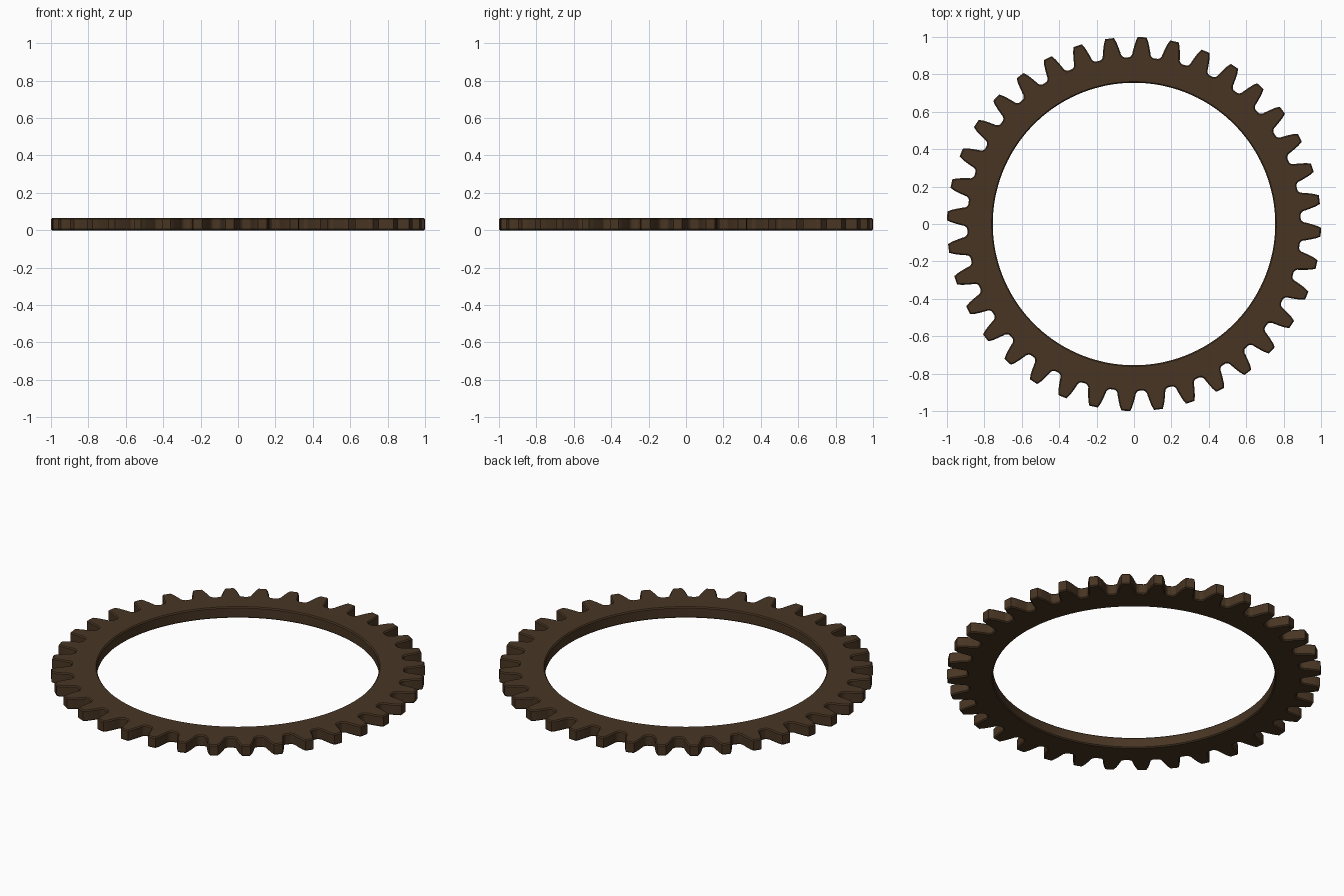
import bpy, bmesh, math

if "Cube" in bpy.data.objects:
    bpy.data.objects.remove(bpy.data.objects["Cube"])

TEETH = 36
HEIGHT = 0.065
BORE = 0.755
BEVEL = 0.006

mat = bpy.data.materials.new("dark brown")
mat.diffuse_color = (0.065, 0.036, 0.017, 1)
mat.use_nodes = True
mat.node_tree.nodes["Principled BSDF"].inputs["Base Color"].default_value = mat.diffuse_color

# Half tooth outline: radius, half angle in degrees (tip down to root fillet)
half = [(1.0, 1.35), (0.975, 2.0), (0.947, 2.5), (0.92, 2.95),
        (0.906, 3.15), (0.897, 3.6), (0.892, 4.2)]
tooth = [(r, -a) for r, a in reversed(half)] + half

outer, inner = [], []
for i in range(TEETH):
    centre = 7.5 + 10 * i
    for k, (r, a) in enumerate(tooth):
        t = math.radians(centre + a)
        outer.append((r * math.cos(t), r * math.sin(t)))
        # evenly spaced bore points, one per outline point
        s = math.radians(centre - 5 + 10 * (k + 0.5) / len(tooth))
        inner.append((BORE * math.cos(s), BORE * math.sin(s)))

# Gear ring: top, bottom, toothed outside and round bore
bm = bmesh.new()


def loop(points, z):
    return [bm.verts.new((x, y, z)) for x, y in points]


loops = [loop(outer, 0), loop(outer, HEIGHT), loop(inner, HEIGHT), loop(inner, 0)]
n = len(outer)
for a, b in zip(loops, loops[1:] + loops[:1]):
    for i in range(n):
        j = (i + 1) % n
        bm.faces.new((a[i], a[j], b[j], b[i]))
bm.normal_update()

# Small chamfer along every rim edge
rim = [e for e in bm.edges
       if abs(e.verts[0].co.z - e.verts[1].co.z) < 1e-6
       and any(abs(f.normal.z) < 0.5 for f in e.link_faces)]
bmesh.ops.bevel(bm, geom=rim, offset=BEVEL, segments=1, profile=0.5,
                affect='EDGES', clamp_overlap=True)
bmesh.ops.recalc_face_normals(bm, faces=bm.faces[:])

mesh = bpy.data.meshes.new("gear_ring")
bm.to_mesh(mesh)
bm.free()
mesh.materials.append(mat)
gear = bpy.data.objects.new("gear_ring", mesh)
bpy.context.collection.objects.link(gear)
